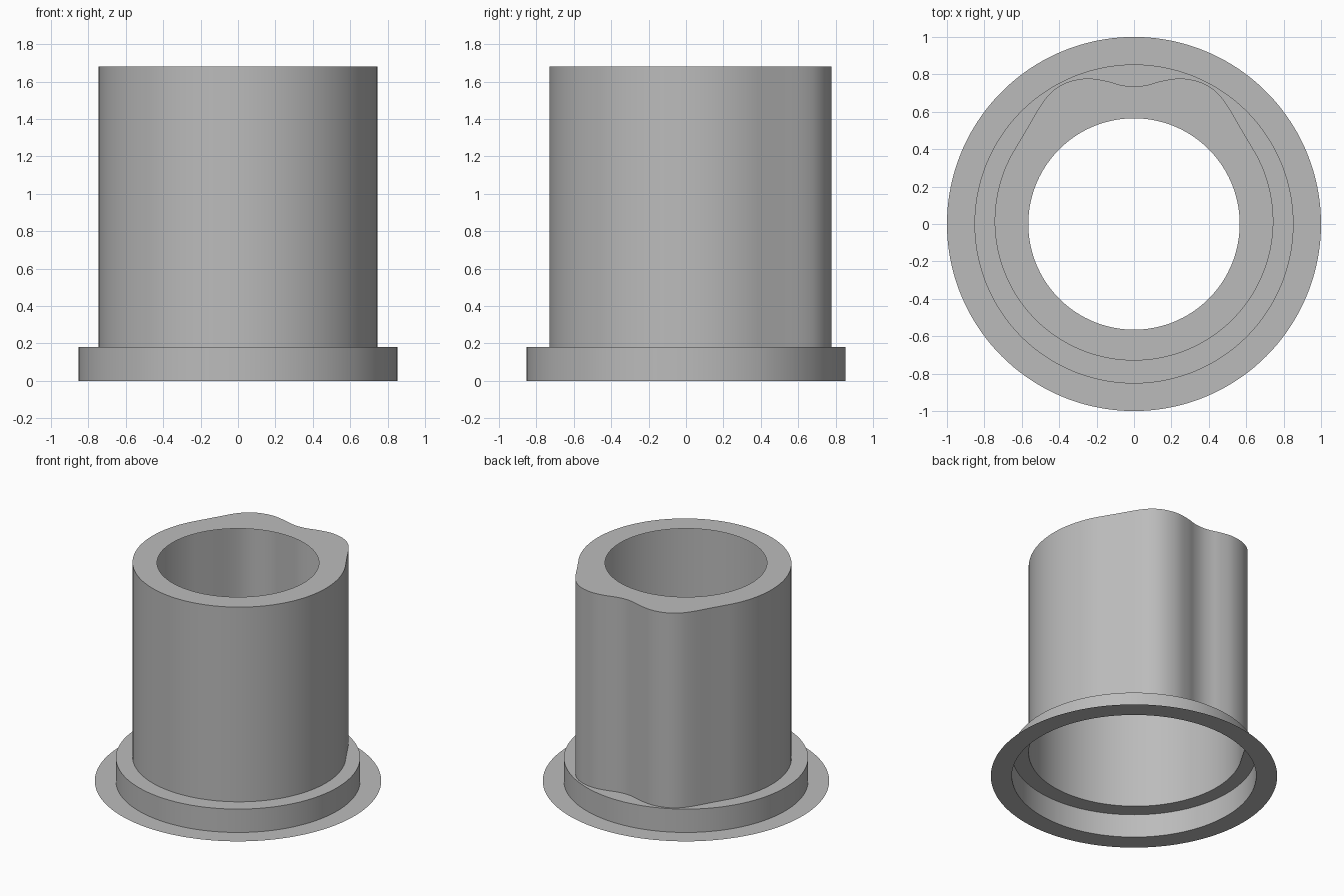
import bpy, bmesh, math
from mathutils import Vector

cube = bpy.data.objects.get("Cube")
if cube:
    bpy.data.objects.remove(cube, do_unlink=True)

BASE_Z, FLANGE_Z, TOP_Z = 0.0, 0.18, 1.68
RIM_R, FLANGE_R, HOLE_R = 1.0, 0.853, 0.565

grey = bpy.data.materials.new("plain grey")
grey.use_nodes = True
colour = (0.5, 0.5, 0.5, 1)
grey.diffuse_color = colour
grey.node_tree.nodes["Principled BSDF"].inputs["Base Color"].default_value = colour


def spline(points, steps):
    """Smooth path through the inner points; the end points only steer it."""
    path = []
    for a, b, c, d in zip(points, points[1:], points[2:], points[3:]):
        for i in range(steps):
            t = i / steps
            path.append(0.5 * (2 * b + (c - a) * t + (2 * a - 5 * b + 4 * c - d) * t ** 2
                               + (3 * b - a - 3 * c + d) * t ** 3))
    return path


def tube_outline():
    """Round front, straight cheeks and a two-lobed back."""
    arc = []
    for i in range(49):
        a = math.radians(-90 + 118 * i / 48)
        arc.append(Vector((0.745 * math.cos(a), 0.015 + 0.745 * math.sin(a))))
    back = [Vector(p) for p in ((0.575, 0.505), (0.495, 0.64), (0.43, 0.715), (0.35, 0.76),
                                (0.25, 0.778), (0.15, 0.765), (0.07, 0.743), (0, 0.735),
                                (-0.07, 0.743))]
    half = arc[:-1] + spline([arc[-2], arc[-1]] + back, 5) + [Vector((0, 0.735))]
    return half + [Vector((-p.x, p.y)) for p in half[-2:0:-1]]


OUTLINE = tube_outline()


def circle(radius):
    return [p.normalized() * radius for p in OUTLINE]


def sheet(name, rings):
    """Skin a stack of (loop, height) rings with an open surface."""
    bm = bmesh.new()
    loops = [[bm.verts.new((p.x, p.y, z)) for p in loop] for loop, z in rings]
    for low, high in zip(loops, loops[1:]):
        for i in range(len(low)):
            j = (i + 1) % len(low)
            bm.faces.new((low[i], low[j], high[j], high[i]))
    mesh = bpy.data.meshes.new(name)
    bm.to_mesh(mesh)
    bm.free()
    mesh.materials.append(grey)
    obj = bpy.data.objects.new(name, mesh)
    bpy.context.collection.objects.link(obj)
    bpy.ops.object.select_all(action="DESELECT")
    obj.select_set(True)
    bpy.context.view_layer.objects.active = obj
    bpy.ops.object.shade_smooth_by_angle(angle=math.radians(30))


# Flat rim on the ground
sheet("base_rim", [(circle(RIM_R), BASE_Z), (circle(FLANGE_R), BASE_Z)])
# Raised collar around the foot of the tube
sheet("collar", [(circle(FLANGE_R), BASE_Z), (circle(FLANGE_R), FLANGE_Z), (OUTLINE, FLANGE_Z)])
# Hollow body with a flat lip around the opening
sheet("tube", [(OUTLINE, FLANGE_Z), (OUTLINE, TOP_Z), (circle(HOLE_R), TOP_Z)])
